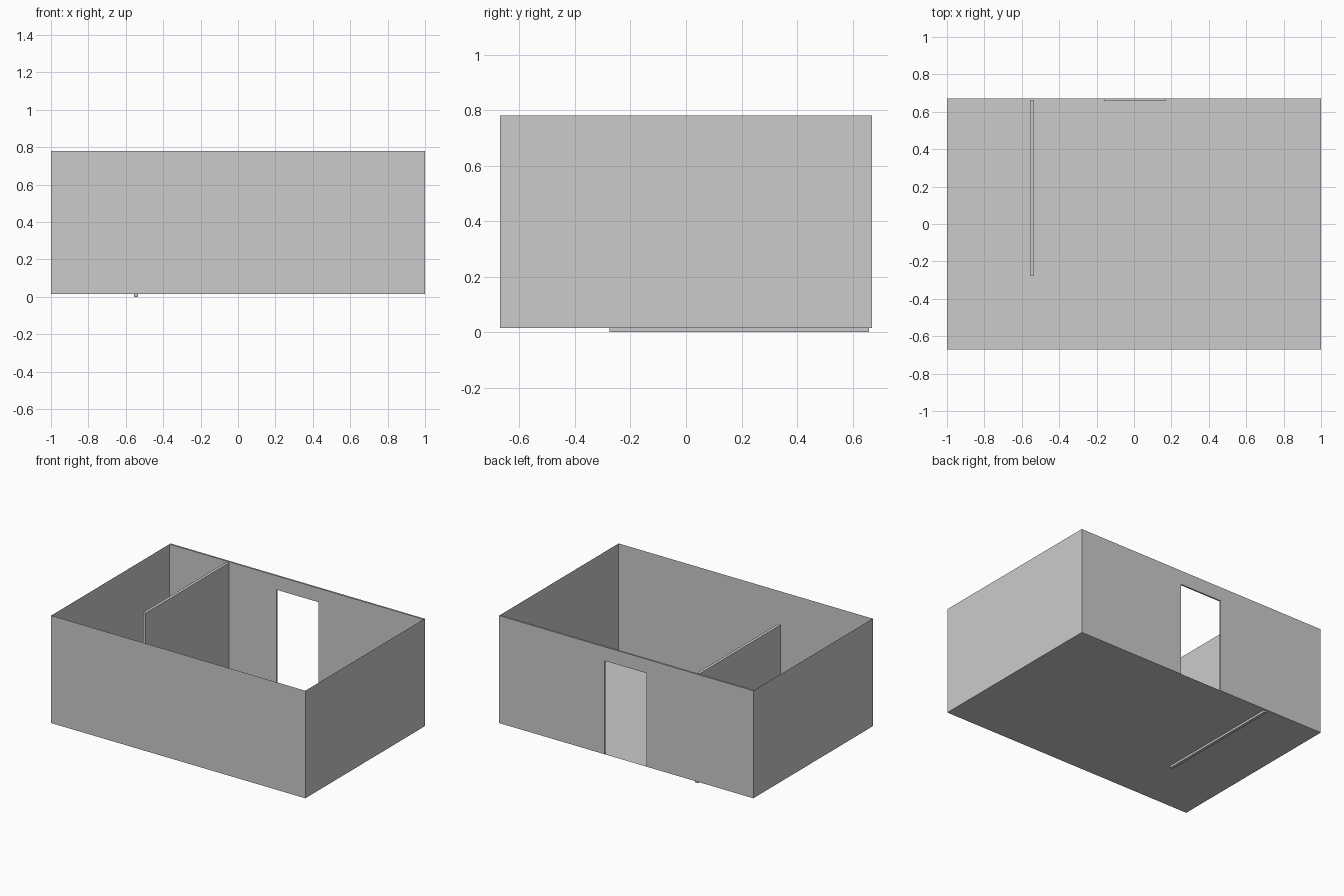
import bpy, bmesh
from mathutils import Vector

if "Cube" in bpy.data.objects:
    bpy.data.objects.remove(bpy.data.objects["Cube"])

W, D = 1.0, 0.671            # half width, half depth
FLOOR, TOP = 0.015, 0.78
BACK = 0.66                  # inner face of the back wall
DOOR_L, DOOR_R, DOOR_TOP = -0.16, 0.17, 0.68


def finish(name, bm, fix_normals=True):
    if fix_normals:
        bmesh.ops.recalc_face_normals(bm, faces=bm.faces)
    mesh = bpy.data.meshes.new(name)
    bm.to_mesh(mesh)
    bm.free()
    obj = bpy.data.objects.new(name, mesh)
    bpy.context.collection.objects.link(obj)
    return obj


def box(lo, hi):
    lo, hi = Vector(lo), Vector(hi)
    bm = bmesh.new()
    bmesh.ops.create_cube(bm, size=1)
    for v in bm.verts:
        v.co = (lo + hi) / 2 + v.co * (hi - lo)
    return bm


# Floor with paper-thin front and side walls: a box without lid or back
bm = box((-W, -D, FLOOR), (W, D, TOP))
bm.normal_update()
opening = [f for f in bm.faces if f.normal.z > 0.9 or f.normal.y > 0.9]
bmesh.ops.delete(bm, geom=opening, context='FACES')
finish("floor_and_thin_walls", bm, fix_normals=False)

# Thick back wall with a doorway: outline extruded through the wall
outline = [(-W, FLOOR), (DOOR_L, FLOOR), (DOOR_L, DOOR_TOP), (DOOR_R, DOOR_TOP),
           (DOOR_R, FLOOR), (W, FLOOR), (W, TOP), (-W, TOP)]
bm = bmesh.new()
face = bm.faces.new([bm.verts.new((x, BACK, z)) for x, z in outline])
ext = bmesh.ops.extrude_face_region(bm, geom=[face], use_keep_orig=True)
moved = [g for g in ext["geom"] if isinstance(g, bmesh.types.BMVert)]
bmesh.ops.translate(bm, verts=moved, vec=(0, D - BACK, 0))
# The ends and underside already belong to the side walls and floor
hidden = [f for f in bm.faces
          if all(abs(v.co.z - FLOOR) < 1e-5 for v in f.verts)
          or all(abs(abs(v.co.x) - W) < 1e-5 for v in f.verts)]
bmesh.ops.recalc_face_normals(bm, faces=bm.faces)
bmesh.ops.delete(bm, geom=hidden, context='FACES')
finish("back_wall_with_doorway", bm, fix_normals=False)

# Partition wall, reaching slightly below the floor
finish("partition_wall", box((-0.555, -0.275, 0.0), (-0.534, BACK, 0.77)))
